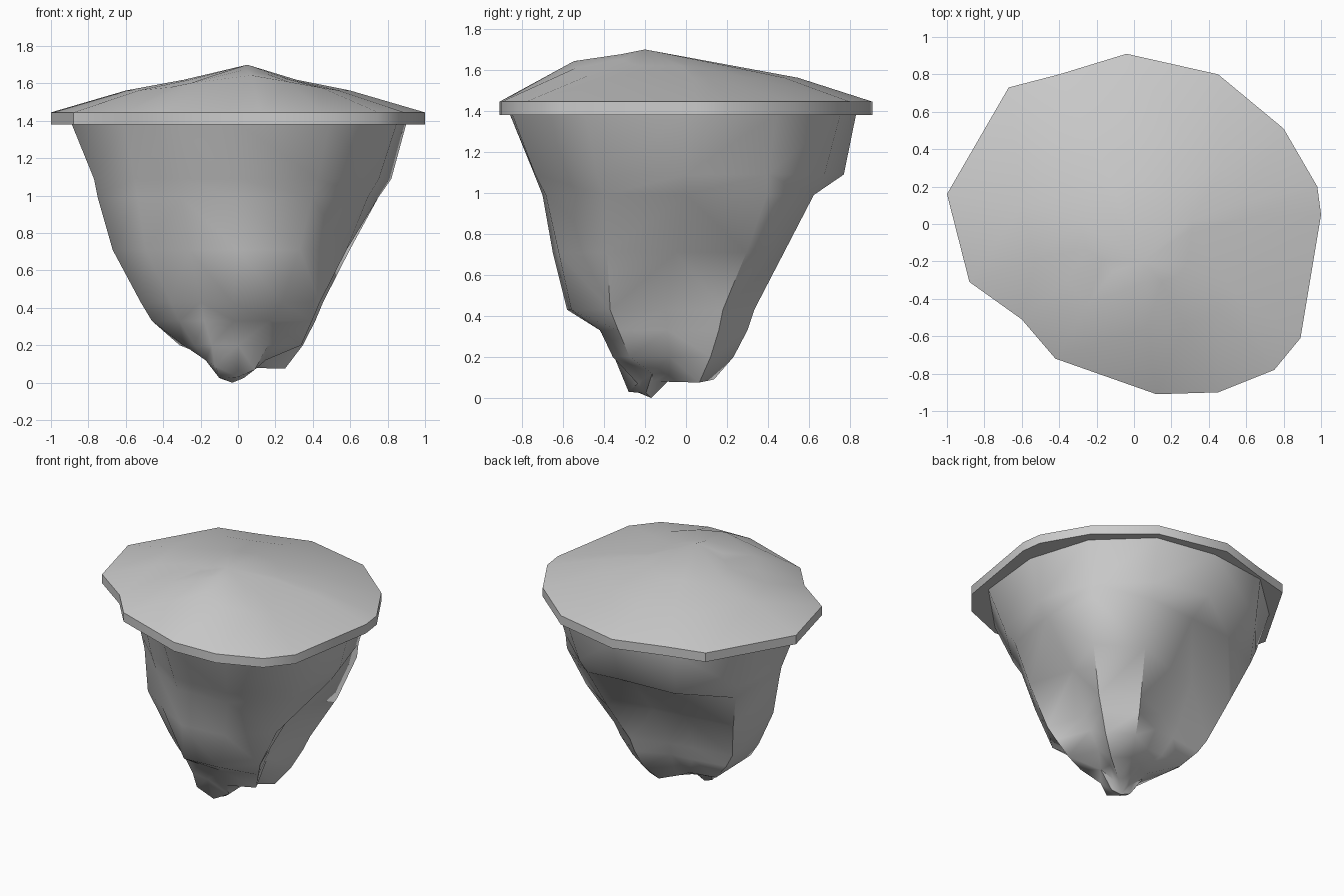
import bpy, bmesh, math

if "Cube" in bpy.data.objects:
    bpy.data.objects.remove(bpy.data.objects["Cube"])


def loft(name, rings, first_cap, tip, angle):
    """Skin a stack of equal-sized point rings and close the far end on a tip."""
    bm = bmesh.new()
    loops = [[bm.verts.new(p) for p in ring] for ring in rings]
    n = len(loops[0])
    for a, b in zip(loops, loops[1:]):
        for i in range(n):
            j = (i + 1) % n
            bm.faces.new((a[i], a[j], b[j], b[i]))
    peak = bm.verts.new(tip)
    for i in range(n):
        bm.faces.new((loops[-1][i], loops[-1][(i + 1) % n], peak))
    if first_cap:
        bm.faces.new(loops[0])
    bmesh.ops.triangulate(bm, faces=[f for f in bm.faces if len(f.verts) == 4])
    bmesh.ops.recalc_face_normals(bm, faces=bm.faces)
    if not first_cap and peak.link_faces[0].normal.z > 0:
        bmesh.ops.reverse_faces(bm, faces=bm.faces)  # open shell faces outward
    mesh = bpy.data.meshes.new(name)
    bm.to_mesh(mesh)
    bm.free()
    ob = bpy.data.objects.new(name, mesh)
    bpy.context.collection.objects.link(ob)
    bpy.ops.object.select_all(action='DESELECT')
    ob.select_set(True)
    bpy.context.view_layer.objects.active = ob
    bpy.ops.object.shade_smooth_by_angle(angle=math.radians(angle))
    return ob


# Grassy cap: irregular outline, thin vertical rim and shallow off-centre dome
outline = [(-0.04, 0.91), (-0.40, 0.80), (-0.67, 0.73), (-1.0, 0.16),
           (-0.88, -0.31), (-0.60, -0.51), (-0.42, -0.72), (0.12, -0.91),
           (0.45, -0.90), (0.75, -0.78), (0.89, -0.61), (1.0, 0.05),
           (0.98, 0.20), (0.80, 0.51), (0.45, 0.80)]


def dome_ring(scale, z, front_lift, shift):
    ring = []
    for x, y in outline:
        lift = front_lift * max(0.0, -y) / 0.91 * max(0.0, 1.1 - 1.2 * abs(x))
        ring.append((x * scale + 0.03 * shift, y * scale - 0.1 * shift, z + lift))
    return ring


loft("grass_cap",
     [[(x, y, 1.38) for x, y in outline],
      [(x, y, 1.445) for x, y in outline],
      dome_ring(0.60, 1.562, 0.085, 0.0),
      dome_ring(0.30, 1.62, 0.06, 0.4)],
     True, (0.05, -0.2, 1.70), 40)

# Rock underside: height, centre x, centre y, then radii every 30 degrees
levels = [
    (1.385, 0.0, 0.0, (.90, .88, .87, .83, .89, .91, .89, .70, .69, .86, .98, .98)),
    (1.09, 0.0, 0.0, (.82, .80, .78, .77, .86, .82, .77, .64, .63, .74, .85, .87)),
    (0.99, 0.0, 0.0, (.75, .79, .72, .60, .66, .78, .75, .62, .60, .70, .79, .80)),
    (0.71, 0.0, -0.05, (.48, .69, .61, .42, .44, .67, .67, .57, .52, .60, .66, .67)),
    (0.43, -0.03, -0.1, (.37, .56, .50, .34, .36, .53, .49, .38, .34, .48, .53, .54)),
    (0.33, -0.02, -0.09, (.32, .50, .45, .29, .32, .47, .44, .34, .32, .33, .38, .48)),
    (0.20, 0.0, -0.08, (.24, .40, .36, .22, .25, .36, .29, .27, .28, .27, .32, .39)),
    (0.12, 0.0, -0.08, (.14, .29, .25, .14, .10, .13, .14, .20, .25, .20, .18, .17)),
]
rings = []
for z, cx, cy, radii in levels:
    rings.append([(cx + r * math.cos(i * math.pi / 6),
                   cy + r * math.sin(i * math.pi / 6), z)
                  for i, r in enumerate(radii)])

# Second small point at the back right and a low nose at the front
for i, z in {1: 0.075, 2: 0.09, 8: 0.09, 9: 0.03, 10: 0.07}.items():
    x, y, _ = rings[-1][i]
    rings[-1][i] = (x, y, z)

# Notch that separates the two points
rings.append([(-0.03 + 0.07 * math.cos(i * math.pi / 6),
               -0.16 + 0.07 * math.sin(i * math.pi / 6),
               0.08 if i < 6 else 0.025) for i in range(12)])

loft("rock_base", rings, False, (-0.03, -0.17, 0.0), 45)
